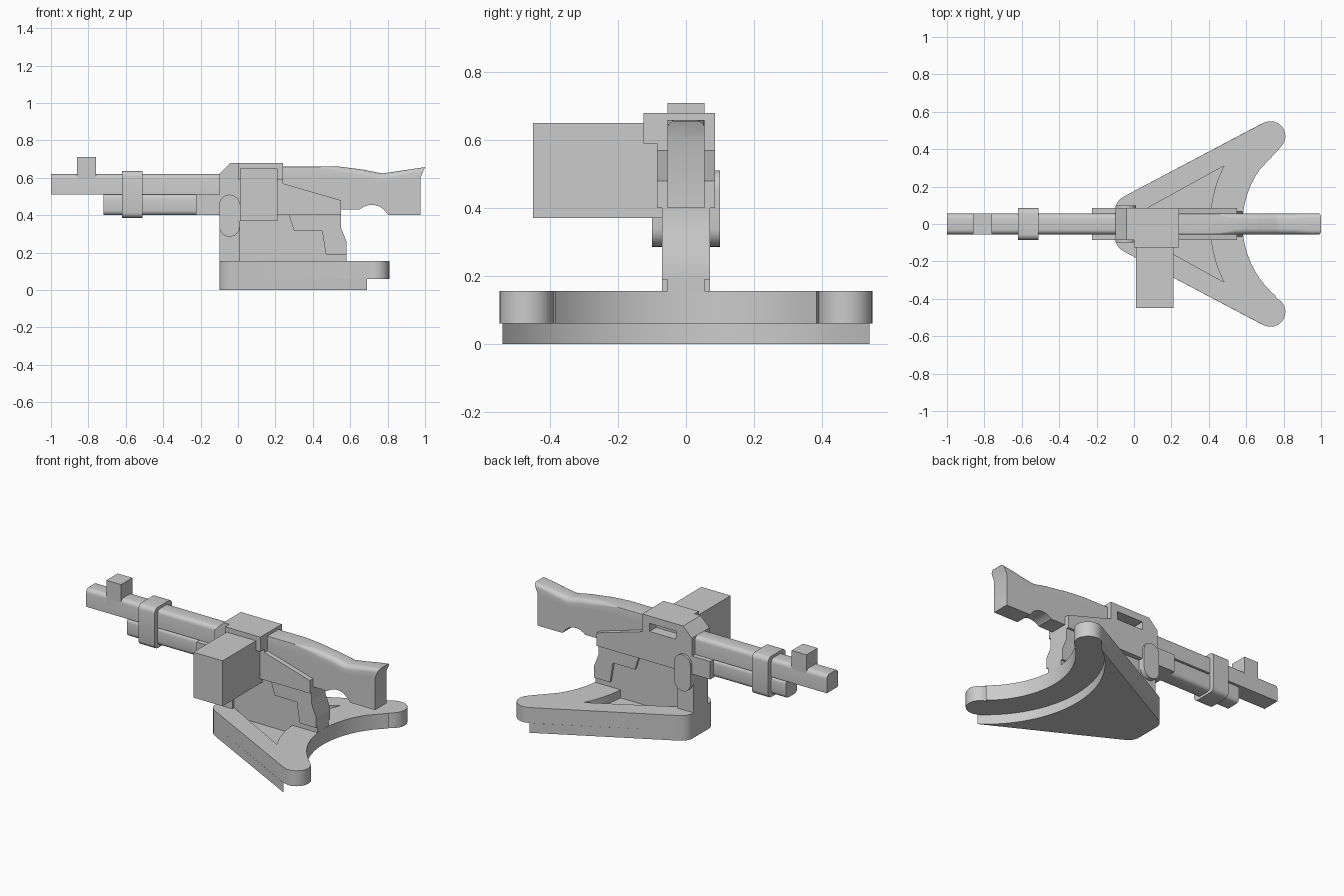
import bpy, bmesh
from math import sin, cos, pi, radians, asin, sqrt

if "Cube" in bpy.data.objects:
    bpy.data.objects.remove(bpy.data.objects["Cube"])


def finish(name, bm):
    bmesh.ops.recalc_face_normals(bm, faces=bm.faces[:])
    me = bpy.data.meshes.new(name)
    bm.to_mesh(me)
    bm.free()
    ob = bpy.data.objects.new(name, me)
    bpy.context.collection.objects.link(ob)
    return ob


def prism(name, pts, lo, hi, axis='y'):
    """Extrude a 2D outline along x (y,z), y (x,z) or z (x,y)."""
    place = {'x': lambda a, b, h: (h, a, b),
             'y': lambda a, b, h: (a, h, b),
             'z': lambda a, b, h: (a, b, h)}[axis]
    bm = bmesh.new()
    rings = [[bm.verts.new(place(a, b, h)) for a, b in pts] for h in (lo, hi)]
    for r in rings:
        bm.faces.new(r)
    n = len(pts)
    for i in range(n):
        j = (i + 1) % n
        bm.faces.new((rings[0][i], rings[0][j], rings[1][j], rings[1][i]))
    return finish(name, bm)


def box(name, x0, x1, y0, y1, z0, z1):
    return prism(name, [(x0, z0), (x1, z0), (x1, z1), (x0, z1)], y0, y1)


def arc(cx, cy, r, a0, a1, n):
    return [(cx + r * cos(a0 + (a1 - a0) * i / n), cy + r * sin(a0 + (a1 - a0) * i / n))
            for i in range(n + 1)]


def round_rect(w, z0, z1, r_top, r_bot):
    """Cross-section (y,z) with rounded top and bottom corners."""
    def corner(sx, z, s, r, a):
        return arc(sx * (w - r), z - s * r, r, a, a + pi / 2, 4) if r else [(sx * w, z)]
    return (corner(1, z1, 1, r_top, 0) + corner(-1, z1, 1, r_top, pi / 2)
            + corner(-1, z0, -1, r_bot, pi) + corner(1, z0, -1, r_bot, 1.5 * pi))


def cut(ob, cutter):
    cutter.hide_render = True
    m = ob.modifiers.new("cut", 'BOOLEAN')
    m.operation, m.solver, m.object = 'DIFFERENCE', 'EXACT', cutter
    bpy.context.view_layer.objects.active = ob
    bpy.ops.object.modifier_apply(modifier=m.name)
    bpy.data.objects.remove(cutter)


def mirrored(half):
    return half + [(x, -y) for x, y in reversed(half)]


# Forked base: upper plate, lower plate and top pocket share one arc centre
CX = 1.086
nose = [(-0.1, 0.09), (-0.09, 0.115), (-0.073, 0.135), (-0.045, 0.152)]
tip = arc(0.73, 0.47, 0.08, radians(118), radians(-60 - 65), 12)
a_end = asin(0.385 / 0.506)
inner = arc(CX, 0, 0.506, pi - a_end, pi + a_end, 20)
upper = nose + tip + inner + [(x, -y) for x, y in reversed(nose + tip)]
base_upper = prism("base_upper_plate", upper, 0.06, 0.155, 'z')

a_low = asin(0.54 / 0.67)
lower = nose + arc(CX, 0, 0.67, pi - a_low, pi + a_low, 24) + [(x, -y) for x, y in reversed(nose)]
prism("base_lower_plate", lower, 0.0, 0.06, 'z')

a_p = asin(0.31 / 0.68)
pocket = [(-0.084, 0)] + arc(CX, 0, 0.68, pi - a_p, pi + a_p, 14)
cut(base_upper, prism("pocket_cutter", pocket, 0.105, 0.3, 'z'))

# Pedestal body with wider front post and grip panel
prism("pedestal", [(-0.09, 0.07), (0.575, 0.07), (0.575, 0.2), (0.5, 0.41), (-0.09, 0.41)],
      -0.055, 0.055)
box("front_post", -0.1, 0.01, -0.07, 0.07, 0.07, 0.41)
box("pedestal_foot", 0.4, 0.58, -0.055, 0.055, 0.1, 0.2)
prism("grip_panel", [(0.27, 0.41), (0.30, 0.315), (0.45, 0.315), (0.47, 0.19), (0.58, 0.19),
                     (0.58, 0.26), (0.55, 0.335), (0.55, 0.41)], -0.07, 0.07)

# Pivot capsules on both sides
capsule = (arc(-0.045, 0.455, 0.055, 0, pi, 12) + arc(-0.045, 0.34, 0.055, pi, 2 * pi, 12))
prism("pivot_capsule", capsule, -0.1, 0.1)

# Receiver with side port
receiver = prism("receiver", [(-0.1, 0.4), (0.55, 0.4), (0.55, 0.48), (0.24, 0.57), (0.24, 0.68),
                              (-0.04, 0.68), (-0.1, 0.62)], -0.085, 0.085)
cut(receiver, box("port_cutter", 0.01, 0.19, 0.02, 0.2, 0.585, 0.635))

# Side-mounted box and its top lip
box("side_box", 0.01, 0.21, -0.45, -0.06, 0.37, 0.65)
box("side_box_lip", 0.0, 0.24, -0.125, -0.08, 0.59, 0.68)

# Stock: lofted sections of (x, top, bottom, top corner radius)
def stock_top(x):
    keys = [(0.2, 0.66), (0.54, 0.66), (0.66, 0.645), (0.77, 0.623), (1.0, 0.657)]
    for (xa, za), (xb, zb) in zip(keys, keys[1:]):
        if x <= xb:
            return za + (zb - za) * (x - xa) / (xb - xa)


def stock_bottom(x):
    if x < 0.63:
        return 0.43
    if x > 0.805:
        return 0.4
    notch = 0.36 + sqrt(max(0.0, 0.095 ** 2 - (x - 0.715) ** 2))
    return max(notch, 0.43 if x < 0.66 else 0.4)


bm = bmesh.new()
rings = []
xs = [0.2, 0.42, 0.48, 0.54, 0.6, 0.63, 0.65] + [0.66 + 0.0145 * i for i in range(11)] + [0.85, 0.92, 1.0]
for x in xs:
    zt, zb = stock_top(x), stock_bottom(x)
    r = min(0.03, max(0.003, 0.03 * (x - 0.42) / 0.14))
    if x > 0.9:
        r = 0.022
    sec = round_rect(0.055, zb, zt, r, 0)
    sec = [(0.055, zt - 0.057)] + sec[:10] + [(-0.055, zt - 0.057)] + sec[10:]
    ring = []
    for y, z in sec:
        px = x if x < 1 else 0.975 + 0.025 * max(0, (z - 0.6) / 0.057)
        ring.append(bm.verts.new((px, y, z)))
    rings.append(ring)
for a, b in zip(rings, rings[1:]):
    for i in range(len(a)):
        j = (i + 1) % len(a)
        bm.faces.new((a[i], a[j], b[j], b[i]))
bm.faces.new(rings[0])
tail = rings[-1]
bm.faces.new(tail[:12])
bm.faces.new([tail[0]] + tail[11:])
finish("stock", bm)

# Barrel group
prism("barrel", round_rect(0.055, 0.51, 0.62, 0.025, 0), -1.0, -0.09, 'x')
prism("lower_tube", round_rect(0.055, 0.4, 0.512, 0.025, 0.025), -0.72, -0.2, 'x')
box("handguard", -0.225, -0.09, -0.085, 0.085, 0.4, 0.51)
prism("barrel_band", round_rect(0.085, 0.385, 0.637, 0.03, 0.03), -0.62, -0.51, 'x')
box("front_sight", -0.86, -0.76, -0.055, 0.055, 0.56, 0.71)

# Smooth the rounded parts, keep hard edges
for ob in bpy.data.objects:
    ob.select_set(True)
    bpy.context.view_layer.objects.active = ob
bpy.ops.object.shade_smooth_by_angle(angle=radians(30))
